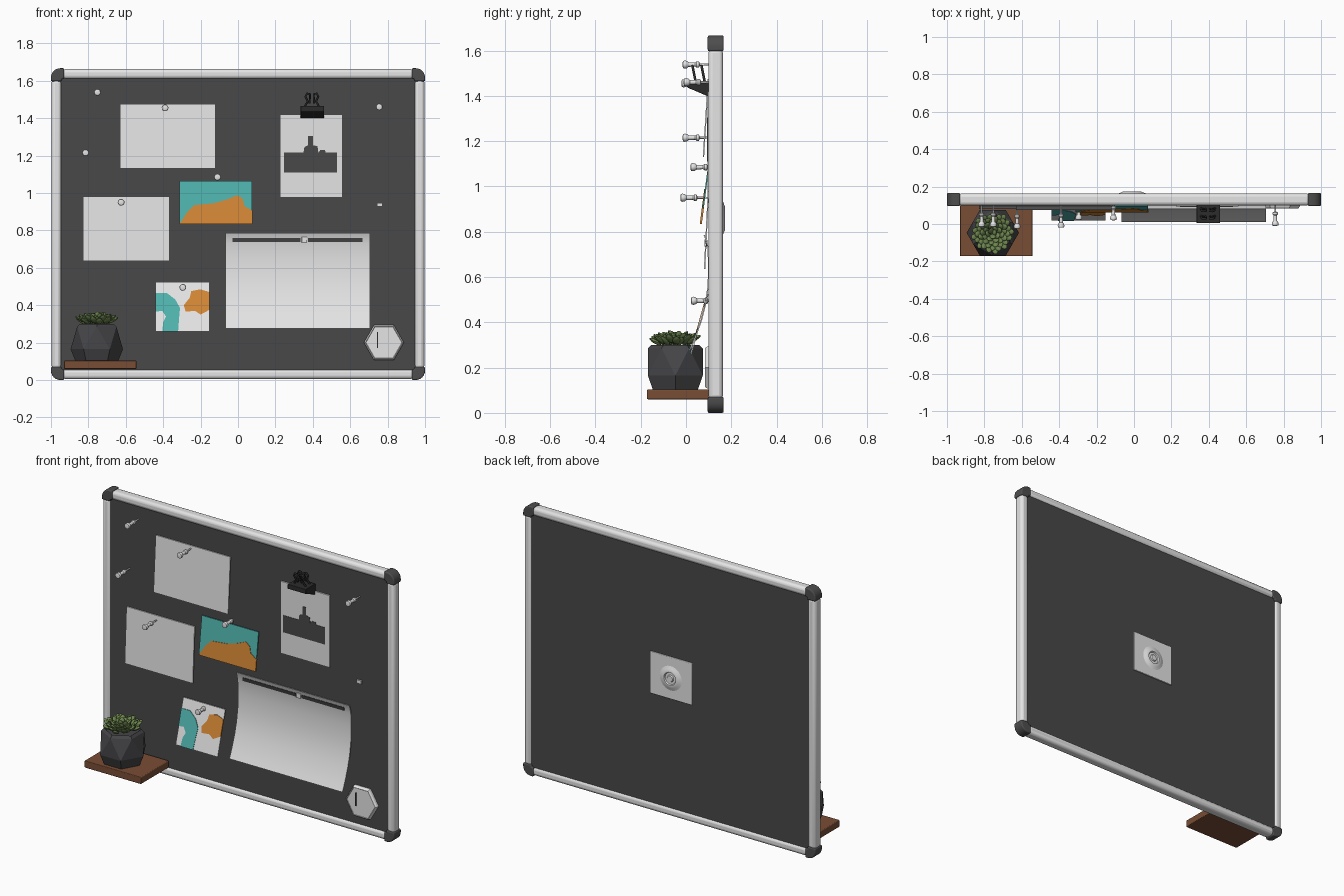
import bpy, bmesh, math
from mathutils import Vector, Matrix

if "Cube" in bpy.data.objects:
    bpy.data.objects.remove(bpy.data.objects["Cube"])


def material(name, r, g, b):
    m = bpy.data.materials.new(name)
    m.diffuse_color = (r, g, b, 1)
    m.use_nodes = True
    m.node_tree.nodes["Principled BSDF"].inputs["Base Color"].default_value = m.diffuse_color
    return m


WHITE = material("white", 0.78, 0.78, 0.78)
PANEL = material("charcoal", 0.065, 0.065, 0.065)
CAP = material("dark_grey", 0.075, 0.075, 0.075)
POT = material("pot_grey", 0.06, 0.06, 0.065)
BLACK = material("black", 0.025, 0.025, 0.025)
TEAL = material("teal", 0.08, 0.45, 0.42)
ORANGE = material("orange", 0.65, 0.24, 0.035)
WOOD = material("brown_wood", 0.19, 0.075, 0.035)
GREEN = material("leaf_green", 0.15, 0.23, 0.075)


def finish(name, bm, mat, bevel=0, smooth=True):
    bmesh.ops.recalc_face_normals(bm, faces=bm.faces)
    me = bpy.data.meshes.new(name)
    bm.to_mesh(me)
    bm.free()
    ob = bpy.data.objects.new(name, me)
    bpy.context.collection.objects.link(ob)
    me.materials.append(mat)
    if bevel:
        mod = ob.modifiers.new("bevel", 'BEVEL')
        mod.width, mod.segments = bevel, 3
        mod.limit_method, mod.angle_limit = 'ANGLE', math.radians(40)
    if smooth:
        bpy.context.view_layer.objects.active = ob
        ob.select_set(True)
        bpy.ops.object.shade_smooth_by_angle(angle=math.radians(35))
        ob.select_set(False)
    return ob


def loft(name, rings, mat, bevel=0, smooth=True):
    """Skin equal-length closed rings and cap both ends."""
    bm = bmesh.new()
    vs = [[bm.verts.new(p) for p in r] for r in rings]
    n = len(vs[0])
    for a, b in zip(vs, vs[1:]):
        for i in range(n):
            bm.faces.new((a[i], a[(i + 1) % n], b[(i + 1) % n], b[i]))
    bm.faces.new(vs[0])
    bm.faces.new(vs[-1])
    return finish(name, bm, mat, bevel, smooth)


def prism(name, pts, back, depth, mat, bevel=0):
    """Outline in x,z; back is a y value or a function of z; front is depth nearer."""
    f = back if callable(back) else (lambda z: back)
    return loft(name, [[(x, f(z), z) for x, z in pts],
                       [(x, f(z) - depth, z) for x, z in pts]], mat, bevel)


def rect(x0, x1, z0, z1):
    return [(x0, z0), (x1, z0), (x1, z1), (x0, z1)]


def lathe(name, x, y, z, prof, mat, n=16):
    """Turn (radius, y offset) about the y axis."""
    return loft(name, [[(x + r * math.cos(k * math.tau / n), y + d,
                         z + r * math.sin(k * math.tau / n)) for k in range(n)]
                       for r, d in prof], mat)


def lean(z1, z0, yt, yb):
    return lambda z: yt + (yb - yt) * (z1 - z) / (z1 - z0)


# board panel, frame rails and corner caps
H = 1.667
prism("board_panel", rect(-0.97, 0.97, 0.03, H - 0.03), 0.155, 0.047, PANEL)
for nm, z in (("bottom", 0.005), ("top", H - 0.057)):
    prism(nm + "_rail", rect(-0.94, 0.94, z, z + 0.052), 0.163, 0.064, WHITE, 0.018)
for nm, x in (("left", -0.997), ("right", 0.945)):
    prism(nm + "_rail", rect(x, x + 0.052, 0.06, H - 0.06), 0.163, 0.064, WHITE, 0.018)
arc = [(0.05 - 0.05 * math.cos(a * math.pi / 12), 0.05 - 0.05 * math.sin(a * math.pi / 12))
       for a in range(7)]
cap = arc + [(0.07, 0), (0.07, 0.057), (0.057, 0.057), (0.057, 0.07), (0, 0.07)]
for sx in (-1, 1):
    for sz in (-1, 1):
        prism("corner_cap", [(sx * (1 - u), H / 2 + sz * (H / 2 - w)) for u, w in cap],
              0.166, 0.07, CAP, 0.014)

# wall mount on the back
prism("mount_plate", rect(-0.155, 0.135, 0.73, 0.99), 0.163, 0.01, WHITE, 0.004)
lathe("mount_socket", -0.01, 0, 0.86,
      [(0.085, 0.16), (0.06, 0.168), (0.05, 0.173), (0.04, 0.173), (0.036, 0.166),
       (0.022, 0.166), (0.018, 0.172), (0.006, 0.172)], WHITE, 24)

# plain papers
prism("upper_note", rect(-0.63, -0.12, 1.13, 1.475), lean(1.475, 1.13, 0.102, 0.08), 0.006, WHITE)
prism("lower_note", rect(-0.83, -0.365, 0.635, 0.98), lean(0.98, 0.635, 0.102, 0.085), 0.006, WHITE)

# landscape card: teal sky over an orange hill
f = lean(1.07, 0.835, 0.1, 0.07)
prism("landscape_card", rect(-0.313, 0.075, 0.835, 1.065), f, 0.006, TEAL)
prism("landscape_hill", [(-0.313, 0.833), (0.077, 0.833), (0.077, 0.905), (0.035, 0.93),
      (0.025, 0.97), (-0.005, 0.988), (-0.06, 0.965), (-0.13, 0.945), (-0.235, 0.935),
      (-0.27, 0.9)], f, 0.009, ORANGE)

# abstract card: teal river and orange blob
f = lean(0.525, 0.26, 0.1, 0.025)
prism("abstract_card", rect(-0.44, -0.153, 0.26, 0.525), f, 0.006, WHITE)
prism("teal_river", [(-0.44, 0.465), (-0.38, 0.465), (-0.335, 0.43), (-0.31, 0.385),
      (-0.315, 0.33), (-0.32, 0.26), (-0.405, 0.26), (-0.4, 0.31), (-0.385, 0.34),
      (-0.405, 0.37), (-0.44, 0.365)], f, 0.009, TEAL)
prism("orange_blob", [(-0.153, 0.47), (-0.2, 0.485), (-0.25, 0.475), (-0.258, 0.44),
      (-0.29, 0.4), (-0.28, 0.365), (-0.23, 0.37), (-0.2, 0.35), (-0.153, 0.375)], f, 0.009, ORANGE)

# clipped photo with skyline
prism("photo_sheet", rect(0.225, 0.56, 0.975, 1.42), 0.102, 0.008, WHITE)
prism("skyline", [(0.245, 1.11), (0.53, 1.11), (0.53, 1.215), (0.47, 1.215), (0.465, 1.23),
      (0.44, 1.23), (0.43, 1.215), (0.425, 1.25), (0.4, 1.255), (0.4, 1.305), (0.375, 1.305),
      (0.375, 1.255), (0.355, 1.245), (0.35, 1.215), (0.245, 1.215)], 0.095, 0.003, PANEL)

# binder clip: wedge body and wire handles
wedge = [(0.092, 1.4), (0.005, 1.437), (0.005, 1.465), (0.1, 1.465), (0.1, 1.4)]
loft("clip_body", [[(x, y, z) for y, z in wedge] for x in (0.335, 0.46)], BLACK, 0.003)
for ob_y in (0.045, 0.085):
    cu = bpy.data.curves.new("clip_handle", 'CURVE')
    cu.dimensions, cu.bevel_depth, cu.bevel_resolution = '3D', 0.006, 2
    half = [(0.045, 1.45), (0.022, 1.49), (0.034, 1.515), (0.026, 1.532), (0.01, 1.528), (0.012, 1.48)]
    for s in (-1, 1):
        sp = cu.splines.new('POLY')
        sp.points.add(len(half) - 1)
        for p, (u, z) in zip(sp.points, half):
            p.co = (0.395 + s * u, ob_y - (z - 1.45) * 0.2, z, 1)
    cu.materials.append(BLACK)
    bpy.context.collection.objects.link(bpy.data.objects.new("clip_handle", cu))

# large curved sheet with dark header strips
prof = [(0.785, 0.078), (0.765, 0.086), (0.73, 0.094), (0.65, 0.098), (0.56, 0.095), (0.48, 0.083),
        (0.41, 0.065), (0.35, 0.044), (0.31, 0.028), (0.275, 0.012)]
sheet = [(y, z) for z, y in prof] + [(y + 0.006, z) for z, y in reversed(prof)]
loft("large_sheet", [[(x, y, z) for y, z in sheet] for x in (-0.068, 0.705)], WHITE)
for x0, x1 in ((-0.03, 0.335), (0.375, 0.665)):
    prism("header_strip", rect(x0, x1, 0.737, 0.76), lean(0.765, 0.73, 0.086, 0.094), 0.003, PANEL)
prism("sheet_clasp", rect(0.34, 0.37, 0.735, 0.765), 0.095, 0.014, WHITE, 0.003)

# push pins: x, z, y of the head
pin = [(0.008, 0), (0.016, 0.002), (0.018, 0.01), (0.016, 0.02), (0.01, 0.027), (0.009, 0.055),
       (0.014, 0.062), (0.014, 0.072), (0.005, 0.076), (0.004, 0.125)]
for x, z, y in ((-0.39, 1.455, -0.02), (-0.625, 0.95, -0.025), (-0.11, 1.085, 0.02),
                (-0.295, 0.495, 0.022), (-0.752, 1.538, -0.015), (-0.815, 1.215, -0.015),
                (0.755, 1.46, -0.01)):
    lathe("push_pin", x, y, z, pin, WHITE)
prism("small_magnet", rect(0.742, 0.772, 0.927, 0.947), 0.11, 0.012, WHITE)

# hexagonal clock
hexa = [(math.cos(k * math.pi / 3), math.sin(k * math.pi / 3)) for k in range(6)]
loft("hexagon_clock", [[(0.78 + r * c, y, 0.2 + r * s) for c, s in hexa]
     for r, y in ((0.107, 0.115), (0.107, 0.094), (0.099, 0.084), (0.096, 0.087))], WHITE, 0, False)
prism("clock_hand", rect(0.743, 0.748, 0.172, 0.256), 0.088, 0.004, BLACK)

# shelf
prism("shelf", rect(-0.93, -0.543, 0.06, 0.103), 0.1, 0.272, WOOD, 0.004)

# faceted pot: antiprism between two turned hexagons
PX, PY = -0.755, -0.047
bm = bmesh.new()
rings = []
for r, z, t in ((0.115, 0.103, 0), (0.14, 0.165, 0), (0.121, 0.285, 0.5), (0.105, 0.3, 0.5), (0.1, 0.285, 0.5)):
    rings.append([bm.verts.new((PX + r * math.cos((k + t) * math.pi / 3),
                                PY + r * math.sin((k + t) * math.pi / 3), z)) for k in range(6)])
for i, (a, b) in enumerate(zip(rings, rings[1:])):
    for k in range(6):
        j = (k + 1) % 6
        if i == 1:
            bm.faces.new((a[k], a[j], b[k]))
            bm.faces.new((a[j], b[j], b[k]))
        else:
            bm.faces.new((a[k], a[j], b[j], b[k]))
bm.faces.new(rings[0])
bm.faces.new(rings[-1])
finish("faceted_pot", bm, POT, 0, False)

# succulent: leaves on a golden-angle spiral, leaning outwards
bm = bmesh.new()
N = 60
for i in range(N):
    t = math.sqrt((i + 0.5) / N)
    a = i * 2.39996
    m = (Matrix.Translation((PX + 0.092 * t * math.cos(a), PY + 0.092 * t * math.sin(a), 0.326 - 0.012 * t * t + 0.006 * (i % 3)))
         @ Matrix.Rotation(a, 4, 'Z') @ Matrix.Rotation(0.2 + 0.85 * t, 4, 'Y')
         @ Matrix.Diagonal((0.009, 0.018, 0.03, 1)))
    bmesh.ops.create_icosphere(bm, subdivisions=2, radius=1, matrix=m)
finish("succulent", bm, GREEN)
